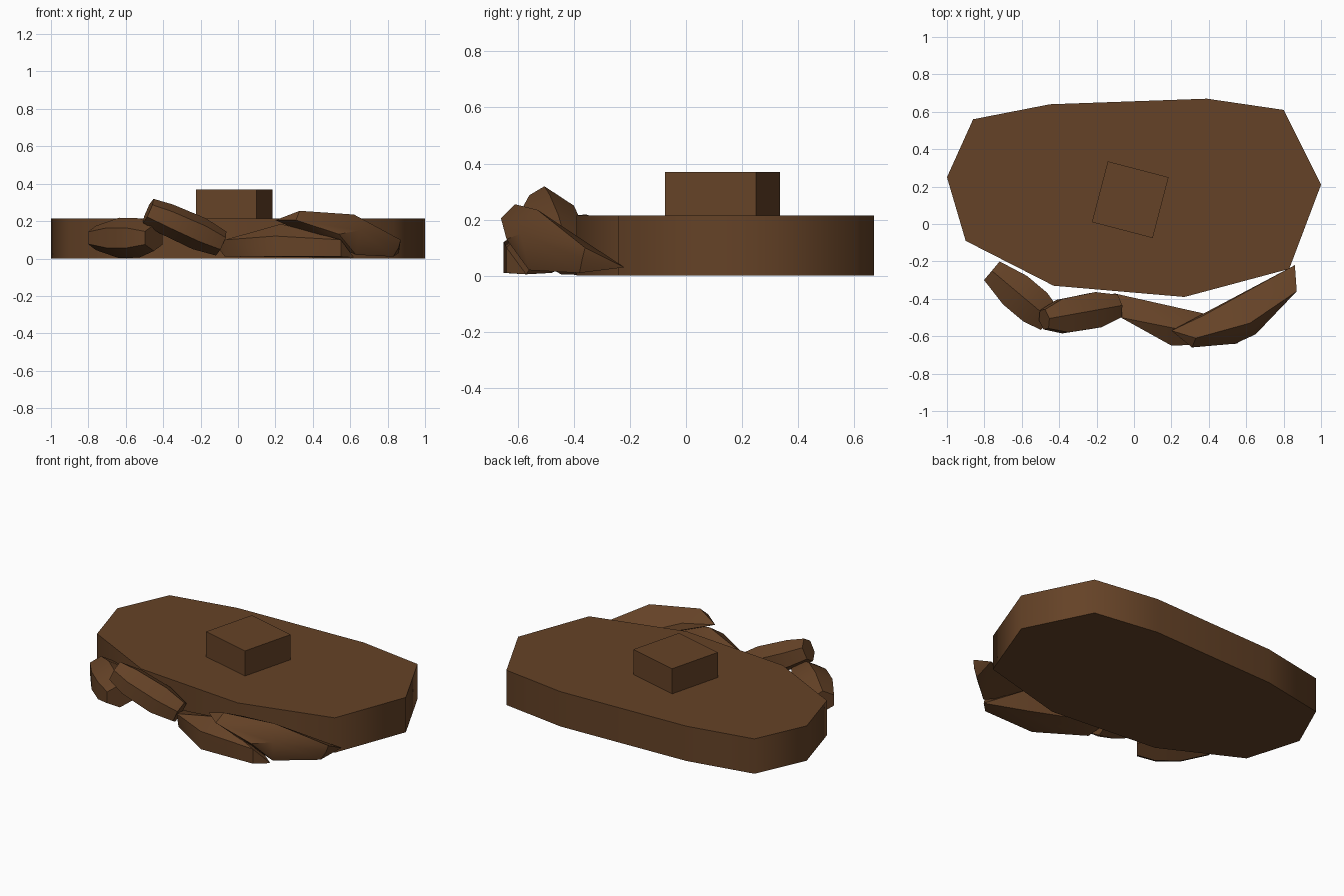
import bpy, bmesh, math
from mathutils import Vector

if "Cube" in bpy.data.objects:
    bpy.data.objects.remove(bpy.data.objects["Cube"])

# One brown for the whole model
brown = bpy.data.materials.new("earth_brown")
brown.use_nodes = True
colour = (0.13, 0.055, 0.02, 1)
brown.diffuse_color = colour
brown.node_tree.nodes["Principled BSDF"].inputs["Base Color"].default_value = colour


def finish(name, bm, angle=60):
    bmesh.ops.recalc_face_normals(bm, faces=bm.faces)
    mesh = bpy.data.meshes.new(name)
    bm.to_mesh(mesh)
    bm.free()
    obj = bpy.data.objects.new(name, mesh)
    bpy.context.collection.objects.link(obj)
    mesh.materials.append(brown)
    bpy.ops.object.select_all(action="DESELECT")
    obj.select_set(True)
    bpy.context.view_layer.objects.active = obj
    bpy.ops.object.shade_smooth_by_angle(angle=math.radians(angle))
    return obj


def prism(name, outline, bottom, top):
    bm = bmesh.new()
    base = bm.faces.new([bm.verts.new((x, y, bottom)) for x, y in outline])
    side = bmesh.ops.extrude_face_region(bm, geom=[base], use_keep_orig=True)
    for v in side["geom"]:
        if isinstance(v, bmesh.types.BMVert):
            v.co.z = top
    return finish(name, bm)


def barrel_stone(name, start, end, rings, sides, turn):
    """Stone along an axis; rings hold position, half width, half height."""
    start, end = Vector(start), Vector(end)
    axis = end - start
    across = axis.cross(Vector((0, 0, 1))).normalized()
    up = across.cross(axis).normalized()
    bm = bmesh.new()
    loops = []
    for t, wide, high in rings:
        loop = []
        for i in range(sides):
            a = turn + math.tau * i / sides
            loop.append(bm.verts.new(start + axis * t + across * wide * math.cos(a) + up * high * math.sin(a)))
        loops.append(loop)
    for a, b in zip(loops, loops[1:]):
        for i in range(sides):
            j = (i + 1) % sides
            bm.faces.new((a[i], a[j], b[j], b[i]))
    bm.faces.new(loops[0])
    bm.faces.new(loops[-1])
    return finish(name, bm, 50)


def shard(name, points):
    bm = bmesh.new()
    for p in points:
        bm.verts.new(p)
    hull = bmesh.ops.convex_hull(bm, input=bm.verts)
    loose = [v for v in bm.verts if not v.link_faces]
    bmesh.ops.delete(bm, geom=loose, context="VERTS")
    return finish(name, bm, 40)


# Ground slab and the block on it
prism("ground_slab", [(-1, .25), (-.9, -.09), (-.43, -.33), (.27, -.39), (.83, -.24),
                      (1, .21), (.8, .61), (.39, .67), (-.45, .64), (-.86, .56)], 0, .215)
prism("top_block", [(-.14, .335), (-.225, .01), (.1, -.075), (.185, .25)], .2, .37)

# Rounded stones at the front right
barrel_stone("outer_stone", (-.76, -.25, .11), (-.45, -.51, .11),
             [(0, .075, .065), (.4, .115, .108), (.75, .115, .105), (1, .085, .07)], 6, math.pi / 6)
barrel_stone("leaning_stone", (-.48, -.51, .255), (-.09, -.44, .08),
             [(0, .06, .07), (.25, .105, .085), (.7, .11, .09), (1, .07, .07)], 6, math.pi / 6)

# Low and leaning shards at the front left
shard("low_shard", [(-.07, -.5, .1), (-.11, -.37, .06), (-.07, -.48, .01), (.2, -.65, .01),
                    (.2, -.65, .12), (.23, -.56, .185), (.38, -.48, .14), (.55, -.64, .1),
                    (.62, -.57, .005), (.55, -.64, .01), (.36, -.48, .01)])
shard("leaning_shard", [(.2, -.57, .205), (.31, -.66, .205), (.33, -.61, .255), (.62, -.53, .235),
                        (.37, -.49, .2), (.65, -.59, .15), (.54, -.64, .13), (.63, -.56, .02),
                        (.86, -.37, .06), (.87, -.36, .1), (.83, -.38, .01), (.86, -.22, .03)])
